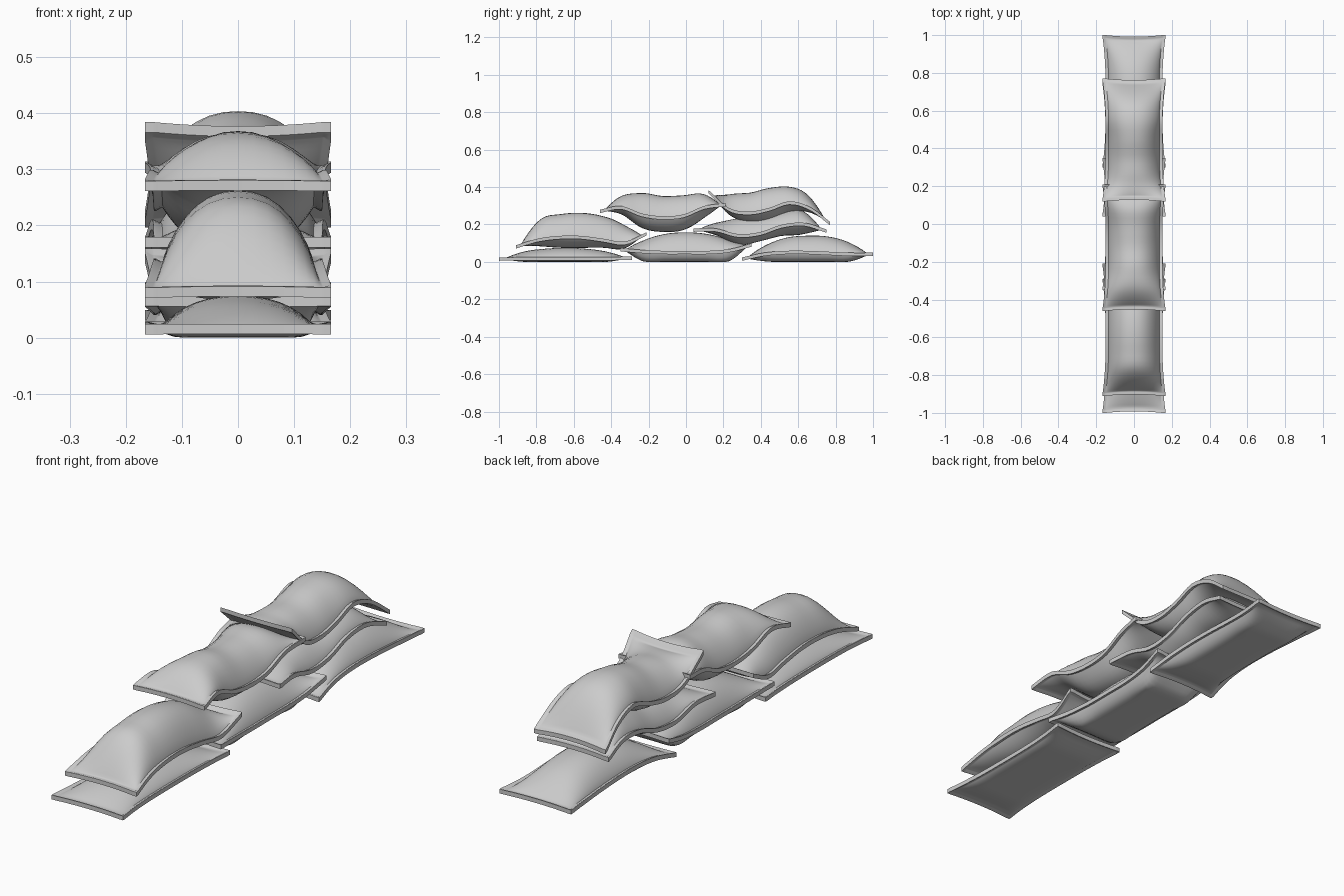
import bpy, math

if "Cube" in bpy.data.objects:
    bpy.data.objects.remove(bpy.data.objects["Cube"])

NX, NY = 16, 36        # body divisions across and along
HEM = 0.016            # stitched border width
CORNER, WAIST = 0.166, 0.150


def curve(p, u, steep=1.0):
    """Smooth curve through evenly spaced values p, u in 0..1."""
    n = len(p) - 1
    q = [p[0] - (2 * steep - 1) * (p[1] - p[0])] + p + [p[n] - (2 * steep - 1) * (p[n - 1] - p[n])]
    i = min(int(u * n), n - 1)
    f = u * n - i
    a, b, c, d = q[i:i + 4]
    return 0.5 * (2 * b + (c - a) * f + (2 * a - 5 * b + 4 * c - d) * f * f
                  + (3 * b - a - 3 * c + d) * f ** 3)


def stations(n):
    """(body position -1..1, hem distance 0..1): hem rim, piping, groove, then body."""
    body = [(math.sin((k / n - 0.5) * math.pi), 0) for k in range(n + 1)]
    return [(-1, 1), (-1, .75), (-1, .2)] + body + [(1, .2), (1, .75), (1, 1)]


def sandbag(name, y0, y1, seam, top, bottom, on_ground=False):
    n = len(seam) - 1
    up = [0] + [top[i] - seam[i + 1] for i in range(n - 1)] + [0]
    down = [0] + [seam[i + 1] - bottom[i] for i in range(n - 1)] + [0]
    length, mid = y1 - y0, (y0 + y1) / 2
    cols, rows = stations(NX), stations(NY)
    power = 8 if on_ground else 3
    top_v, bot_v = [], []
    for v, hv in rows:
        u = (v + 1) / 2
        for t, ht in cols:
            # pinched outline: sides and ends pull in between the corners
            half_w = WAIST + (CORNER - WAIST) * abs(v) ** 3
            half_l = length / 2 - 0.008 * (1 - abs(t) ** 2)
            sx, sy = (1 if t > 0 else -1), (1 if v > 0 else -1)
            x = t * (half_w - HEM) + sx * ht * HEM
            y = mid + v * (half_l - HEM) + sy * hv * HEM
            s = curve(seam, min(max((y - y0) / length, 0), 1))
            h = max(ht, hv)
            rim = 0.004 if h < 0.5 else 0.009
            a = abs(t)
            zt = s + rim + max(curve(up, u, 1.4) - rim, 0) * max(1 - a ** 2.3, 0) ** 0.8
            zb = s - rim - max(curve(down, u, 1.4) - rim, 0) * (1 - a ** power)
            top_v.append((x, y, zt))
            bot_v.append((x, y, max(zb, 0)))
    w, r = len(cols), len(rows)
    off = w * r
    faces = []
    for j in range(r - 1):
        for i in range(w - 1):
            k = j * w + i
            faces.append((k, k + 1, k + w + 1, k + w))
            faces.append((off + k, off + k + w, off + k + w + 1, off + k + 1))
    # close the rim
    loop = (list(range(w)) + [j * w + w - 1 for j in range(1, r)]
            + [(r - 1) * w + i for i in range(w - 2, -1, -1)]
            + [j * w for j in range(r - 2, 0, -1)])
    for a, b in zip(loop, loop[1:] + loop[:1]):
        faces.append((a, off + a, off + b, b))
    me = bpy.data.meshes.new(name)
    me.from_pydata(top_v + bot_v, [], faces)
    me.validate()
    ob = bpy.data.objects.new(name, me)
    bpy.context.collection.objects.link(ob)
    bpy.ops.object.select_all(action='DESELECT')
    ob.select_set(True)
    bpy.context.view_layer.objects.active = ob
    bpy.ops.object.shade_smooth_by_angle(angle=math.radians(40))
    return ob


# bottom layer
sandbag("bottom_bag_front", -1.0, -0.29, [.015, .016, .016, .016, .016, .017, .02],
        [.055, .07, .075, .07, .055], [0] * 5, True)
sandbag("bottom_bag_middle", -0.35, 0.35, [.065, .055, .05, .05, .05, .06, .09],
        [.12, .15, .158, .15, .125], [0] * 5, True)
sandbag("bottom_bag_rear", 0.30, 1.0, [.015, .04, .05, .05, .045, .04, .04],
        [.09, .13, .14, .135, .105], [0] * 5, True)
# second layer
sandbag("second_bag_front", -0.91, -0.21, [.08, .115, .13, .13, .115, .10, .15],
        [.225, .255, .262, .245, .205], [.08, .075, .075, .075, .07])
sandbag("second_bag_rear", 0.04, 0.75, [.17, .17, .14, .15, .19, .20, .165],
        [.215, .235, .24, .27, .275], [.14, .09, .11, .14, .145])
# top layer
sandbag("top_bag_front", -0.46, 0.21, [.27, .29, .25, .235, .245, .29, .305],
        [.36, .37, .352, .357, .37], [.25, .18, .16, .17, .23])
sandbag("top_bag_rear", 0.12, 0.77, [.375, .28, .26, .28, .315, .285, .205],
        [.37, .37, .395, .403, .355], [.25, .21, .22, .265, .26])
